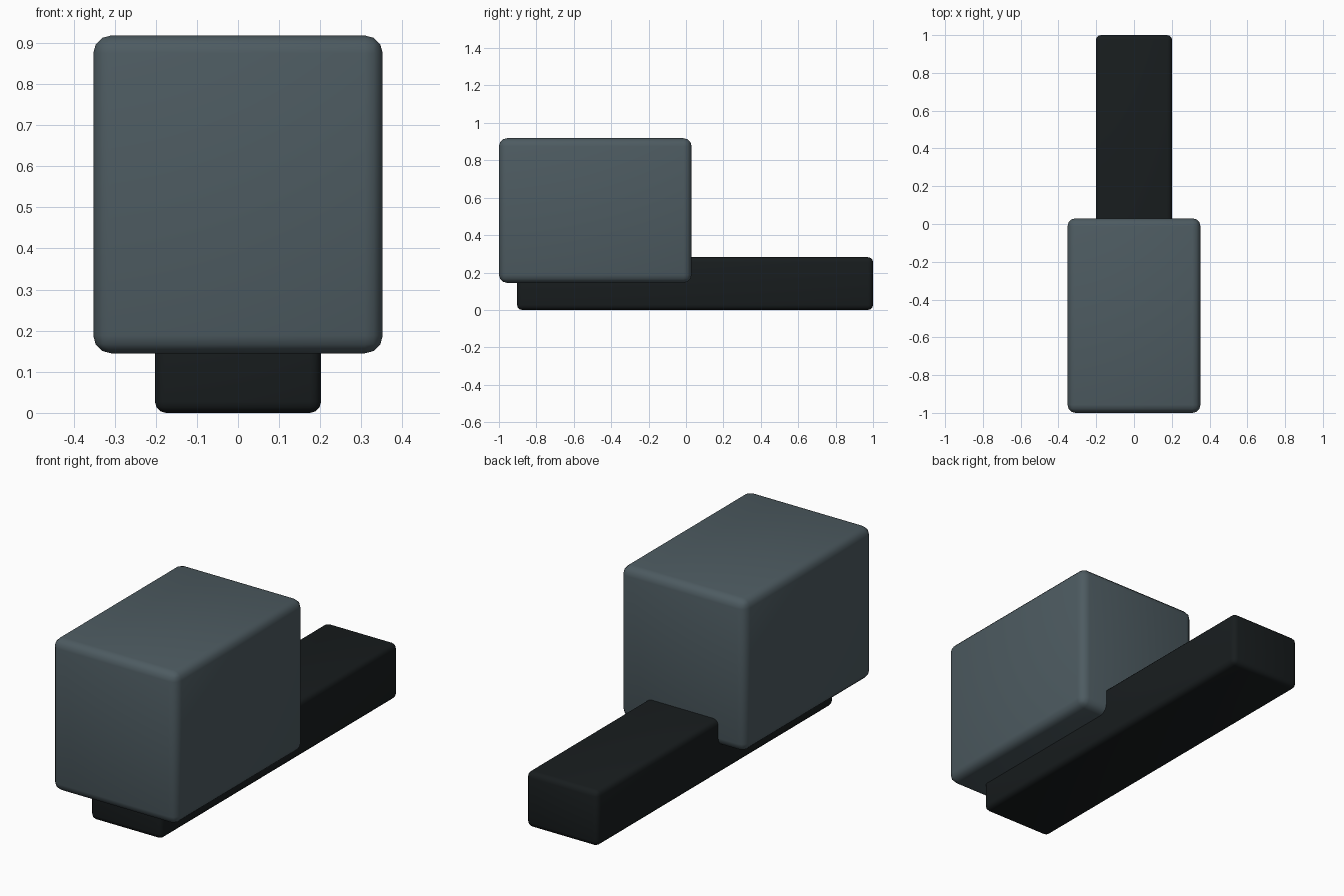
import bpy

if "Cube" in bpy.data.objects:
    bpy.data.objects.remove(bpy.data.objects["Cube"])


def rounded_box(name, lo, hi, radius, color):
    size = [b - a for a, b in zip(lo, hi)]
    centre = [(a + b) / 2 for a, b in zip(lo, hi)]
    bpy.ops.mesh.primitive_cube_add(size=1, location=centre)
    ob = bpy.context.object
    ob.name = name
    ob.scale = size
    bpy.ops.object.transform_apply(location=False, rotation=False, scale=True)
    bev = ob.modifiers.new("rounded_edges", 'BEVEL')
    bev.width = radius
    bev.segments = 3
    bpy.ops.object.modifier_apply(modifier=bev.name)
    bpy.ops.object.shade_smooth_by_angle(angle=0.6)
    mat = bpy.data.materials.new(name + "_colour")
    mat.diffuse_color = (*color, 1)
    mat.use_nodes = True
    mat.node_tree.nodes["Principled BSDF"].inputs["Base Color"].default_value = mat.diffuse_color
    ob.data.materials.append(mat)
    return ob


# Large housing at the front
rounded_box("housing", (-0.352, -1.0, 0.145), (0.352, 0.03, 0.918), 0.043,
            (0.075, 0.105, 0.12))
# Long dark bar running underneath and out the back
rounded_box("base_bar", (-0.202, -0.903, 0.0), (0.202, 1.0, 0.282), 0.027,
            (0.009, 0.012, 0.013))
